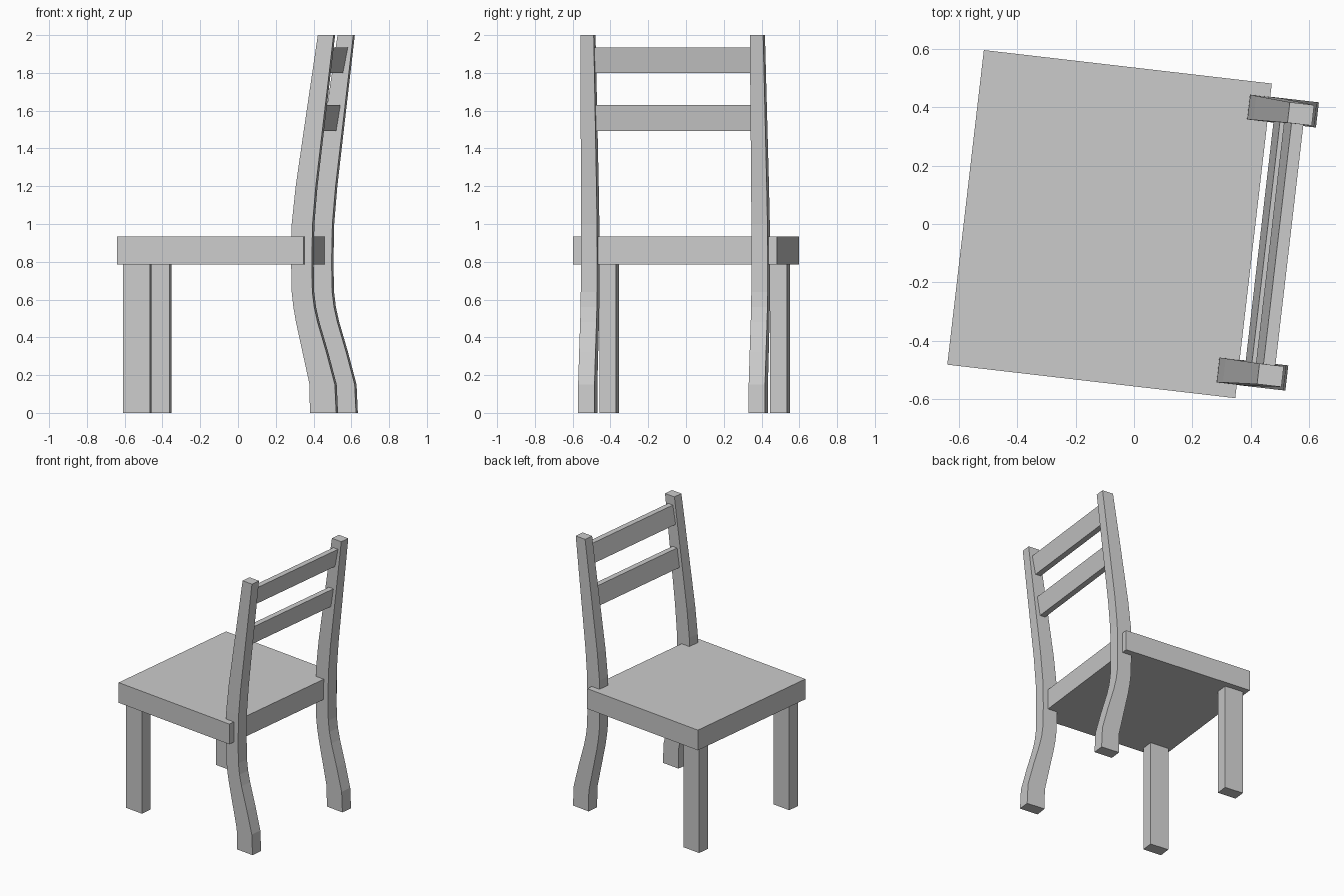
import bpy, math

if "Cube" in bpy.data.objects:
    bpy.data.objects.remove(bpy.data.objects["Cube"])

TURN = math.radians(-6.63)   # whole chair is turned slightly
OFFSET = (-0.001, -0.01, 0)


def loft(name, rings, mirror=False):
    """Skin a stack of 4-point rings, capped at both ends."""
    verts = [p for r in rings for p in r]
    faces = [(3, 2, 1, 0)]
    for i in range(len(rings) - 1):
        a = i * 4
        for k in range(4):
            n = (k + 1) % 4
            faces.append((a + k, a + n, a + 4 + n, a + 4 + k))
    t = len(verts) - 4
    faces.append((t, t + 1, t + 2, t + 3))
    me = bpy.data.meshes.new(name)
    me.from_pydata(verts, [], faces)
    ob = bpy.data.objects.new(name, me)
    bpy.context.collection.objects.link(ob)
    ob.rotation_euler.z = TURN
    ob.location = OFFSET
    if mirror:
        m = ob.modifiers.new("mirror", 'MIRROR')
        m.use_axis = (False, True, False)
    return ob


def ring(x0, x1, y0, y1, z):
    return [(x0, y0, z), (x1, y0, z), (x1, y1, z), (x0, y1, z)]


# Seat slab
loft("seat", [ring(-0.581, 0.414, -0.5435, 0.5435, z) for z in (0.785, 0.935)])

# Straight front legs
loft("front_legs", [ring(-0.553, -0.411, 0.411, 0.5, z) for z in (0, 0.79)], True)

# Curved back legs: height, front edge, back edge
profile = [
    (0.00, 0.442, 0.582), (0.15, 0.440, 0.575), (0.32, 0.403, 0.530),
    (0.48, 0.368, 0.483), (0.56, 0.354, 0.465), (0.64, 0.345, 0.455),
    (0.80, 0.342, 0.452), (1.00, 0.345, 0.456), (1.20, 0.366, 0.473),
    (1.60, 0.424, 0.520), (2.00, 0.483, 0.567),
]
rings = []
for z, x0, x1 in profile:
    t = max(0, z - 0.9) / 1.1
    rings.append(ring(x0, x1, 0.411 + 0.005 * t, 0.498 - 0.011 * t, z))
loft("back_legs", rings, True)

# Leaning back rails
for name, z0, z1, lo, hi in (("upper_rail", 1.80, 1.935, 0.471, 0.497),
                             ("lower_rail", 1.492, 1.63, 0.435, 0.457)):
    loft(name, [ring(lo, lo + 0.041, -0.43, 0.43, z0),
                ring(hi, hi + 0.041, -0.43, 0.43, z1)])
